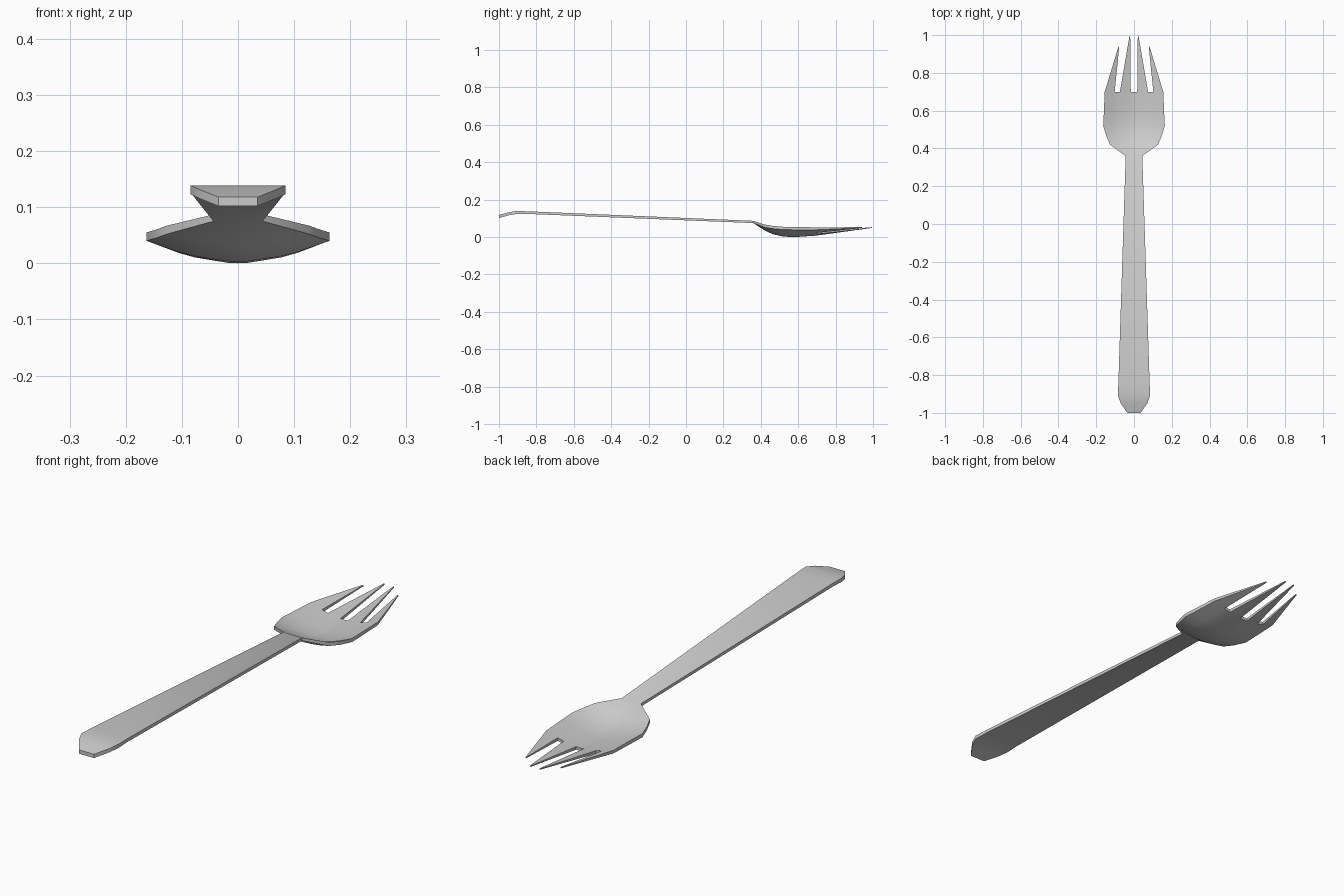
import bpy, bmesh

if "Cube" in bpy.data.objects:
    bpy.data.objects.remove(bpy.data.objects["Cube"])

# Stations along the length: y, half width, centre top z, rim top z, thickness
ROWS = [
    (-1.00, 0.035, 0.120, 0.120, 0.016),
    (-0.95, 0.070, 0.134, 0.134, 0.016),
    (-0.91, 0.085, 0.141, 0.141, 0.016),
    (-0.85, 0.083, 0.140, 0.140, 0.014),
    (0.36, 0.044, 0.089, 0.089, 0.012),
    (0.42, 0.127, 0.053, 0.069, 0.015),
    (0.465, 0.146, 0.032, 0.062, 0.015),
    (0.52, 0.163, 0.020, 0.057, 0.015),
    (0.58, 0.160, 0.017, 0.056, 0.015),
    (0.70, 0.155, 0.023, 0.054, 0.013),
]
HALF = [0.11, 0.48, 0.66, 1.0]                  # column positions match the slots
COLS = [-u for u in reversed(HALF)] + [0] + HALF
TIP_T = 0.004

bm = bmesh.new()
thick = bm.verts.layers.float.new("thick")


def vert(x, y, z, t):
    v = bm.verts.new((x, y, z))
    v[thick] = t
    return v


# Handle and dished bowl as one lofted sheet
grid = [[vert(u * w, y, c + (e - c) * abs(u) ** 1.8, t) for u in COLS]
        for y, w, c, e, t in ROWS]
for a, b in zip(grid, grid[1:]):
    for i in range(len(COLS) - 1):
        bm.faces.new((a[i], a[i + 1], b[i + 1], b[i]))

# Four pointed tines on the front row of the bowl
for i, x, y in ((0, -0.080, 0.94), (2, -0.022, 0.995),
                (5, 0.022, 0.995), (7, 0.080, 0.94)):
    a, b = grid[-1][i], grid[-1][i + 1]
    p = vert(x - 0.002, y, 0.055, TIP_T)
    q = vert(x + 0.002, y, 0.055, TIP_T)
    bm.faces.new((a, b, q, p))

# Give the sheet its thickness
ret = bmesh.ops.duplicate(bm, geom=bm.verts[:] + bm.edges[:] + bm.faces[:])
under = [g for g in ret["geom"] if isinstance(g, bmesh.types.BMVert)]
for v in under:
    v.co.z -= v[thick]
bmesh.ops.reverse_faces(
    bm, faces=[g for g in ret["geom"] if isinstance(g, bmesh.types.BMFace)])
bmesh.ops.bridge_loops(bm, edges=[e for e in bm.edges if e.is_boundary])
bmesh.ops.recalc_face_normals(bm, faces=bm.faces[:])

# Centre on y and stand on the ground
low = min(v.co.z for v in bm.verts)
for v in bm.verts:
    v.co.z -= low

mesh = bpy.data.meshes.new("spork")
bm.to_mesh(mesh)
bm.free()
spork = bpy.data.objects.new("spork", mesh)
bpy.context.collection.objects.link(spork)
bpy.context.view_layer.objects.active = spork
spork.select_set(True)
bpy.ops.object.shade_smooth_by_angle(angle=0.6)
